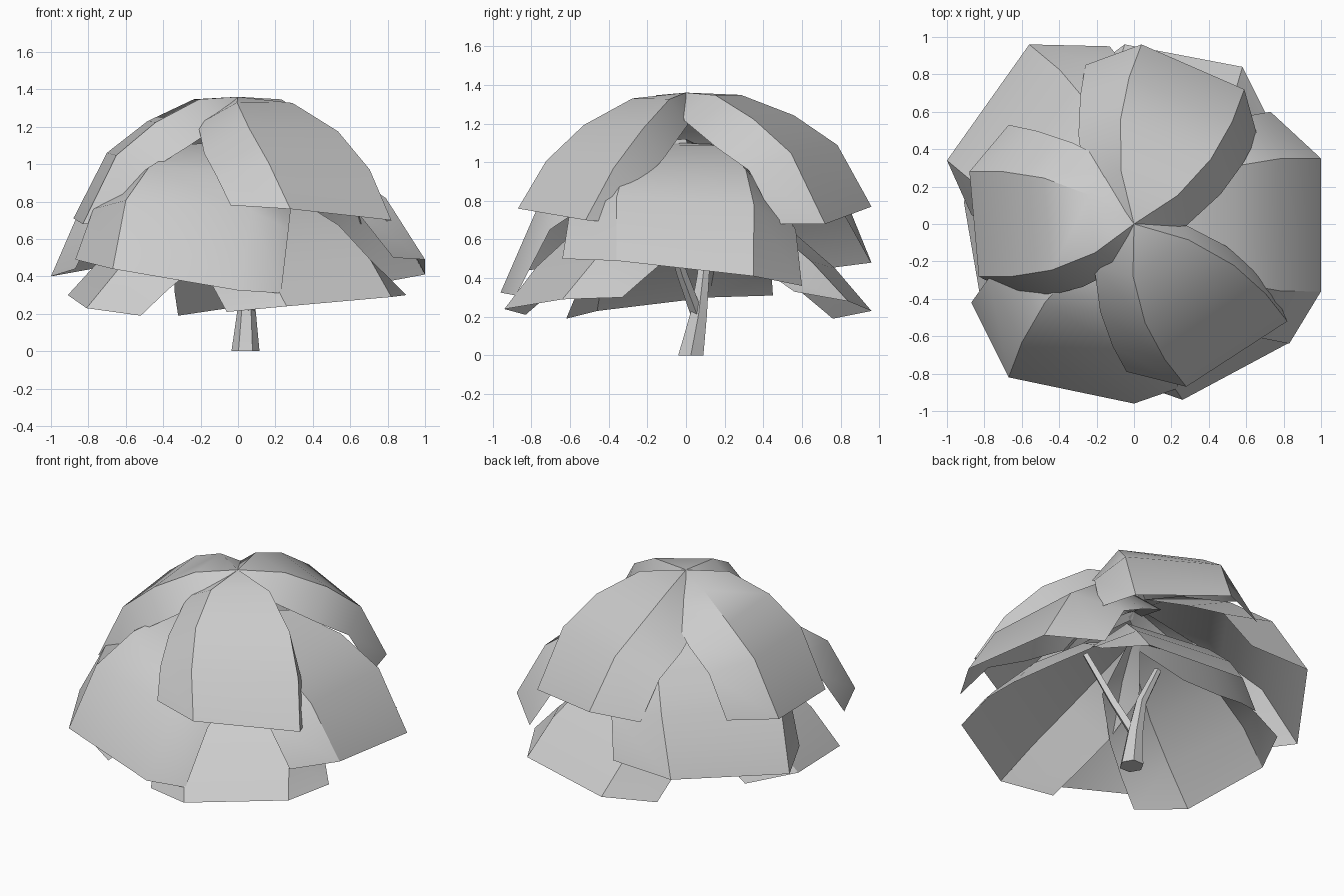
import bpy, bmesh, math
from mathutils import Vector

cube = bpy.data.objects.get("Cube")
if cube:
    bpy.data.objects.remove(cube, do_unlink=True)

grey = bpy.data.materials.new("light_grey")
grey.use_nodes = True
grey.diffuse_color = (0.6, 0.6, 0.6, 1)
grey.node_tree.nodes["Principled BSDF"].inputs["Base Color"].default_value = (0.6, 0.6, 0.6, 1)


def finish(name, bm):
    mesh = bpy.data.meshes.new(name)
    bm.to_mesh(mesh)
    bm.free()
    mesh.materials.append(grey)
    obj = bpy.data.objects.new(name, mesh)
    bpy.context.collection.objects.link(obj)
    bpy.ops.object.select_all(action='DESELECT')
    obj.select_set(True)
    bpy.context.view_layer.objects.active = obj
    bpy.ops.object.shade_smooth_by_angle(angle=math.radians(32))
    return obj


# Shared leaf shape, one value per row from the base to the end
ALONG = (0, 0.26, 0.54, 0.79, 1)
WIDTH = (0, 0.55, 0.88, 1, 1)
FLAP = (0.12, 0.65, 0.75, 0.87, 1)
DROP = (0.03, 0.13, 0.15, 0.09, 0)


def leaf(name, ends, base_z, fall):
    """Drooping sheet with two ridges and a folded flap on each side.
    ends: flap, ridge, ridge, flap corners, running anticlockwise."""
    f0, r0, r1, f1 = (Vector(p) for p in ends)
    mid, half = (r0 + r1) / 2, (r1 - r0) / 2
    bm = bmesh.new()
    rows = []
    for a, w, g, d, f in zip(ALONG, WIDTH, FLAP, DROP, fall):
        ridges = []
        for side, end in ((-1, r0), (1, r1)):
            p = mid * a + half * w * side
            p.z = base_z + (end.z - base_z) * f
            ridges.append(p)
        down = Vector((0, 0, -d))
        pts = [ridges[0] + (f0 - r0) * g + down, *ridges, ridges[1] + (f1 - r1) * g + down]
        rows.append([bm.verts.new(p) for p in pts])
    for inner, outer in zip(rows, rows[1:]):
        for i in range(3):
            bm.faces.new((inner[i], outer[i], outer[i + 1], inner[i + 1]))
    bmesh.ops.remove_doubles(bm, verts=bm.verts, dist=0.001)
    return finish(name, bm)


def limb(name, path, radii, sides=6):
    """Faceted tube through the path points."""
    bm = bmesh.new()
    pts = [Vector(p) for p in path]
    rings = []
    for i, (p, r) in enumerate(zip(pts, radii)):
        axis = pts[min(i + 1, len(pts) - 1)] - pts[max(i - 1, 0)]
        if i == 0:
            axis = Vector((0, 0, 1))
        turn = Vector((0, 0, 1)).rotation_difference(axis)
        rings.append([bm.verts.new(p + turn @ Vector((r * math.cos(math.tau * k / sides),
                                                      r * math.sin(math.tau * k / sides), 0)))
                      for k in range(sides)])
    for a, b in zip(rings, rings[1:]):
        for k in range(sides):
            n = (k + 1) % sides
            bm.faces.new((a[k], a[n], b[n], b[k]))
    bm.faces.new(rings[0][::-1])
    bm.faces.new(rings[-1])
    return finish(name, bm)


# Top tier, meeting at the crown
full = (0, 0.02, 0.2, 0.46, 1)
steep = (0, 0.05, 0.28, 0.59, 1)
leaf("top_leaf_back", [(0.66, 0.47, 0.68), (0.59, 0.72, 0.68), (0.04, 0.96, 0.77), (-0.26, 0.85, 0.74)],
     1.36, full)
leaf("top_leaf_front", [(-0.04, -0.79, 0.78), (0.28, -0.87, 0.76), (0.82, -0.52, 0.7), (0.76, -0.38, 0.69)],
     1.36, steep)
leaf("top_leaf_right", [(-0.67, 0.53, 0.74), (-0.88, 0.28, 0.71), (-0.83, -0.28, 0.68), (-0.61, -0.4, 0.7)],
     1.36, full)

# Middle tier, the same shape set lower
leaf("middle_leaf_left", [(0.83, -0.64, 0.5), (1, -0.36, 0.49), (1, 0.35, 0.41), (0.73, 0.6, 0.36)],
     1.1, full)
leaf("middle_leaf_front", [(-0.87, -0.42, 0.49), (-0.67, -0.82, 0.44), (0, -0.96, 0.325), (0.23, -0.88, 0.31)],
     1.12, full)
leaf("middle_leaf_back", [(-0.13, 0.95, 0.49), (-0.56, 0.96, 0.48), (-1, 0.34, 0.4), (-0.87, 0.05, 0.44)],
     1.1, full)

# Bottom tier, flatter and sloping straight out
slope = (0, 0.12, 0.37, 0.67, 1)
leaf("bottom_leaf_front", [(-0.06, -0.83, 0.21), (0.26, -0.94, 0.24), (0.82, -0.64, 0.29), (0.9, -0.33, 0.3)],
     0.9, slope)
leaf("bottom_leaf_back", [(0.72, 0.56, 0.33), (0.58, 0.84, 0.28), (-0.05, 0.96, 0.23), (-0.32, 0.76, 0.19)],
     0.9, slope)
leaf("bottom_leaf_right", [(-0.75, 0.45, 0.31), (-0.91, 0.12, 0.3), (-0.81, -0.46, 0.23), (-0.52, -0.62, 0.19)],
     0.9, slope)

# Stem bending to one side, with a thin branch to the other
limb("stem", [(0.04, 0.025, 0), (0.045, 0.065, 0.21), (0.02, 0.09, 0.42), (-0.1, 0.1, 0.68)],
     (0.075, 0.05, 0.035, 0.025))
limb("branch", [(0.045, 0.065, 0.19), (0.14, -0.02, 0.42), (0.28, -0.12, 0.75)], (0.035, 0.027, 0.02), 4)
